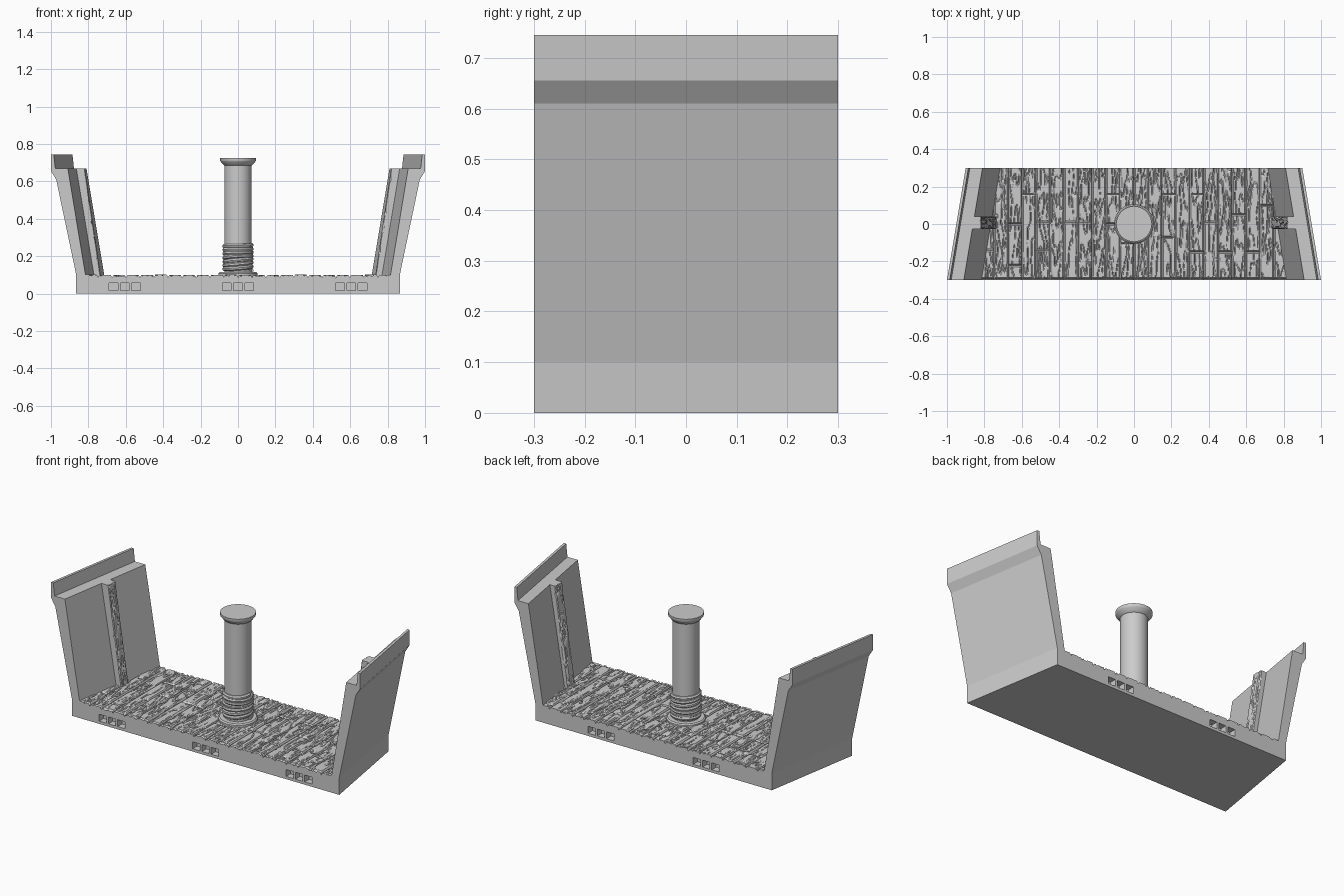
import bpy, bmesh, math
from mathutils import Vector, noise

cube = bpy.data.objects.get("Cube")
if cube:
    bpy.data.objects.remove(cube, do_unlink=True)

stone = bpy.data.materials.new("plain grey")
stone.use_nodes = True
GREY = (0.6, 0.6, 0.6, 1)
stone.diffuse_color = GREY
stone.node_tree.nodes["Principled BSDF"].inputs["Base Color"].default_value = GREY

DEPTH = 0.3      # half depth
PLANK = 0.0748   # plank width


def add_object(name, bm):
    bmesh.ops.recalc_face_normals(bm, faces=bm.faces)
    mesh = bpy.data.meshes.new(name)
    bm.to_mesh(mesh)
    bm.free()
    mesh.materials.append(stone)
    obj = bpy.data.objects.new(name, mesh)
    bpy.context.collection.objects.link(obj)
    return obj


def activate(obj):
    bpy.ops.object.select_all(action="DESELECT")
    obj.select_set(True)
    bpy.context.view_layer.objects.active = obj


def smooth(obj):
    activate(obj)
    bpy.ops.object.shade_smooth_by_angle(angle=math.radians(35))


def taper(y):
    """How far each side moves inward toward the narrower back."""
    return 0.1 * (y + DEPTH) / (2 * DEPTH)


def grain(u, v, seed):
    """Depth of carved wood grain: wavy closed lines stretched along v."""
    wobble = 0.008 * noise.noise(Vector((u * 9, v * 14, seed)))
    n = abs(noise.noise(Vector(((u + wobble) * 48, v * 8, seed * 7.3))))
    return 0.008 * max(0, 1 - n / 0.13)


# Hull section: base and two leaning walls with a lip, tapered to the back
half = [(0.865, 0), (0.865, 0.1), (0.972, 0.61), (1, 0.655), (1, 0.745),
        (0.985, 0.745), (0.977, 0.67), (0.91, 0.67), (0.812, 0.08)]
profile = half + [(-x, z) for x, z in reversed(half)]
bm = bmesh.new()
rings = [[bm.verts.new((x - math.copysign(taper(y), x), y, z)) for x, z in profile]
         for y in (-DEPTH, DEPTH)]
count = len(profile)
for i in range(count):
    j = (i + 1) % count
    bm.faces.new((rings[0][i], rings[0][j], rings[1][j], rings[1][i]))
for ring in rings:
    bm.faces.new(ring)
hull = add_object("hull_section", bm)

# Connector sockets: three square holes each, opening into a shared chamber
bm = bmesh.new()


def cut_box(x, y, z, sx, sy, sz):
    made = bmesh.ops.create_cube(bm, size=1)["verts"]
    for v in made:
        v.co = Vector((x + v.co.x * sx, y + v.co.y * sy, z + v.co.z * sz))


for side, centres in ((-1, (-0.605, 0, 0.605)), (1, (-0.34, 0.34))):
    for c in centres:
        for k in (-1, 0, 1):
            cut_box(c + k * 0.06, side * DEPTH, 0.036, 0.047, 0.08, 0.04)
cutter = add_object("socket_cutter", bm)
cutter.hide_render = True
mod = hull.modifiers.new("sockets", "BOOLEAN")
mod.operation, mod.solver, mod.object = "DIFFERENCE", "EXACT", cutter
activate(hull)
bpy.ops.object.modifier_apply(modifier=mod.name)
bpy.data.objects.remove(cutter, do_unlink=True)

# Plank floor: carved boards with gaps, staggered butt joints and grain
joints = {-11: [-0.14], -9: [0, -0.22], -8: [0.155], -7: [0.01, -0.14], -5: [0.01],
          -4: [0.01], -2: [0.155, 0], -1: [-0.11], 2: [0.155, -0.07], 4: [0.155, -0.15],
          5: [0.01], 6: [-0.15], 7: [0.05], 8: [-0.15], 9: [0.1]}


def floor_height(x, y):
    k = math.floor(x / PLANK)
    gap = min(x - k * PLANK, (k + 1) * PLANK - x)
    for joint in joints.get(k, []):
        gap = min(gap, abs(y - joint))
    gap = min(gap, abs(y + DEPTH - 0.008))
    carve = max(grain(x, y, k + 20), 0.016 * max(0, 1 - gap / 0.006))
    return 0.1 + 0.0015 * math.sin(k * 5) - carve


bm = bmesh.new()
NX, NY = 420, 84
grid = []
for i in range(NX + 1):
    x = (i / NX - 0.5) * 1.69
    column = []
    for j in range(NY + 1):
        y = (j / NY - 0.5) * 2 * DEPTH
        column.append(bm.verts.new((x, y, floor_height(x, y))))
    grid.append(column)
for i in range(NX):
    for j in range(NY):
        quad = (grid[i][j], grid[i + 1][j], grid[i + 1][j + 1], grid[i][j + 1])
        if all(abs(v.co.x) < 0.845 - taper(v.co.y) for v in quad):
            bm.faces.new(quad)
bmesh.ops.delete(bm, geom=[v for v in bm.verts if not v.link_faces], context="VERTS")
rim = [e for e in bm.edges if e.is_boundary]
skirt = bmesh.ops.extrude_edge_only(bm, edges=rim)["geom"]
for v in skirt:
    if isinstance(v, bmesh.types.BMVert):
        v.co.z = 0.078
add_object("plank_floor", bm)

# Timber ribs leaning against the walls, with carved grain
for side, label in ((1, "left"), (-1, "right")):
    bm = bmesh.new()
    bmesh.ops.create_grid(bm, x_segments=14, y_segments=90, size=1)
    for v in bm.verts:
        y, t = 0.006 + v.co.x * 0.033, (v.co.y + 1) / 2
        edge = max(0, abs(v.co.x) - 0.85) * 0.03
        x = 0.735 + 0.085 * t - 0.002 + grain(y, t * 0.57, side + 5) * 0.8 + edge
        v.co = Vector((side * x, y, 0.09 + 0.58 * t))
    rim = [e for e in bm.edges if e.is_boundary]
    back = bmesh.ops.extrude_edge_only(bm, edges=rim)["geom"]
    back = [v for v in back if isinstance(v, bmesh.types.BMVert)]
    for v in back:
        v.co.x = side * (0.79 + 0.09 * (v.co.z - 0.09) / 0.58)
    bmesh.ops.holes_fill(bm, edges=[e for e in bm.edges if e.is_boundary], sides=0)
    add_object(label + "_wall_rib", bm)


def lathe(name, points, segments=48):
    bm = bmesh.new()
    verts = [bm.verts.new((r, 0, z)) for r, z in points]
    edges = [bm.edges.new(pair) for pair in zip(verts, verts[1:])]
    bmesh.ops.spin(bm, geom=verts + edges, cent=(0, 0, 0), axis=(0, 0, 1),
                   angle=math.tau, steps=segments)
    bmesh.ops.remove_doubles(bm, verts=bm.verts, dist=1e-5)
    obj = add_object(name, bm)
    smooth(obj)


# Mast with a foot flange and a flared cap
lathe("mast", [(0, 0.08), (0.105, 0.08), (0.105, 0.109), (0.098, 0.115), (0.072, 0.115),
               (0.072, 0.685), (0.08, 0.69), (0.093, 0.707), (0.095, 0.71),
               (0.095, 0.725), (0, 0.725)])

# Rope coiled around the mast foot
TURNS, STEPS = 7, 40
curve = bpy.data.curves.new("rope_coil", "CURVE")
curve.dimensions = "3D"
curve.bevel_depth = 0.0125
curve.bevel_resolution = 2
curve.use_fill_caps = True
spline = curve.splines.new("POLY")
spline.points.add(TURNS * STEPS)
for i, p in enumerate(spline.points):
    a = math.tau * i / STEPS
    sway = 0.003 * math.sin(a * 1.13)
    p.co = (0.071 * math.cos(a), 0.071 * math.sin(a),
            0.124 + 0.138 * i / (TURNS * STEPS) + sway, 1)
curve.materials.append(stone)
rope = bpy.data.objects.new("rope_coil", curve)
bpy.context.collection.objects.link(rope)
activate(rope)
bpy.ops.object.convert(target="MESH")
smooth(bpy.context.view_layer.objects.active)
